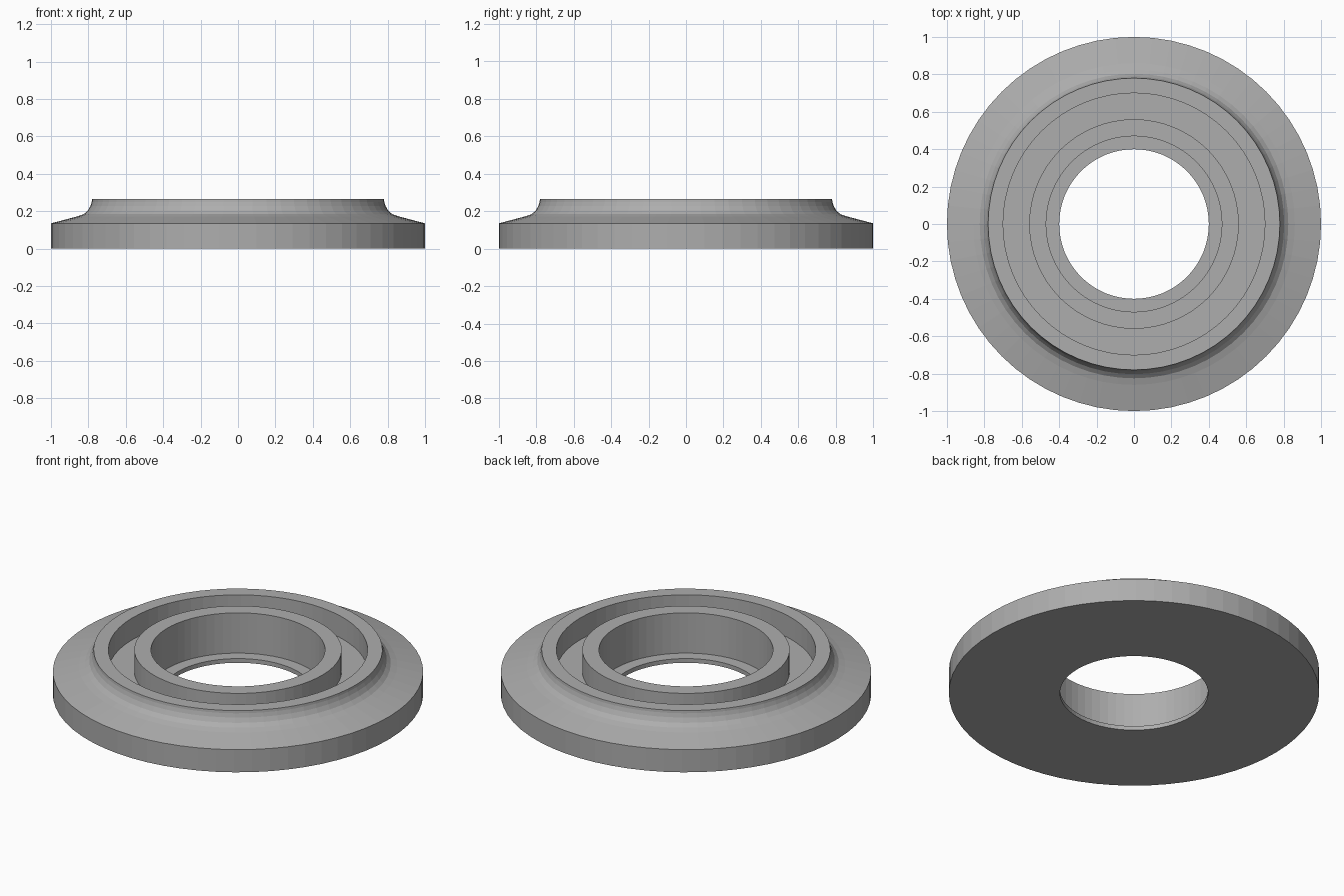
import bpy, bmesh, math

if "Cube" in bpy.data.objects:
    bpy.data.objects.remove(bpy.data.objects["Cube"])

SEGMENTS = 64

# Cross-section (radius, height), closed loop, starting at the bore
profile = [
    (0.40, 0.0), (1.0, 0.0), (1.0, 0.135),            # base disc
    (0.86, 0.172), (0.825, 0.184), (0.803, 0.203),    # sloped shoulder and fillet
    (0.789, 0.228), (0.782, 0.25), (0.78, 0.265),
    (0.70, 0.265), (0.70, 0.135),                     # outer rim, groove
    (0.56, 0.135), (0.56, 0.265),                     # inner ring
    (0.47, 0.265), (0.47, 0.025), (0.40, 0.025),      # bore and bottom ledge
]

# Spin the section into rings of vertices and bridge them
bm = bmesh.new()
rings = []
for i in range(SEGMENTS):
    a = 2 * math.pi * i / SEGMENTS
    rings.append([bm.verts.new((r * math.cos(a), r * math.sin(a), z)) for r, z in profile])
n = len(profile)
for i in range(SEGMENTS):
    a, b = rings[i], rings[(i + 1) % SEGMENTS]
    for j in range(n):
        k = (j + 1) % n
        bm.faces.new((a[j], b[j], b[k], a[k]))
bmesh.ops.recalc_face_normals(bm, faces=bm.faces)

mesh = bpy.data.meshes.new("flanged_ring")
bm.to_mesh(mesh)
bm.free()
ring = bpy.data.objects.new("flanged_ring", mesh)
bpy.context.collection.objects.link(ring)

# Single plain grey
grey = bpy.data.materials.new("grey")
grey.diffuse_color = (0.42, 0.42, 0.42, 1)
grey.use_nodes = True
grey.node_tree.nodes["Principled BSDF"].inputs["Base Color"].default_value = grey.diffuse_color
mesh.materials.append(grey)
